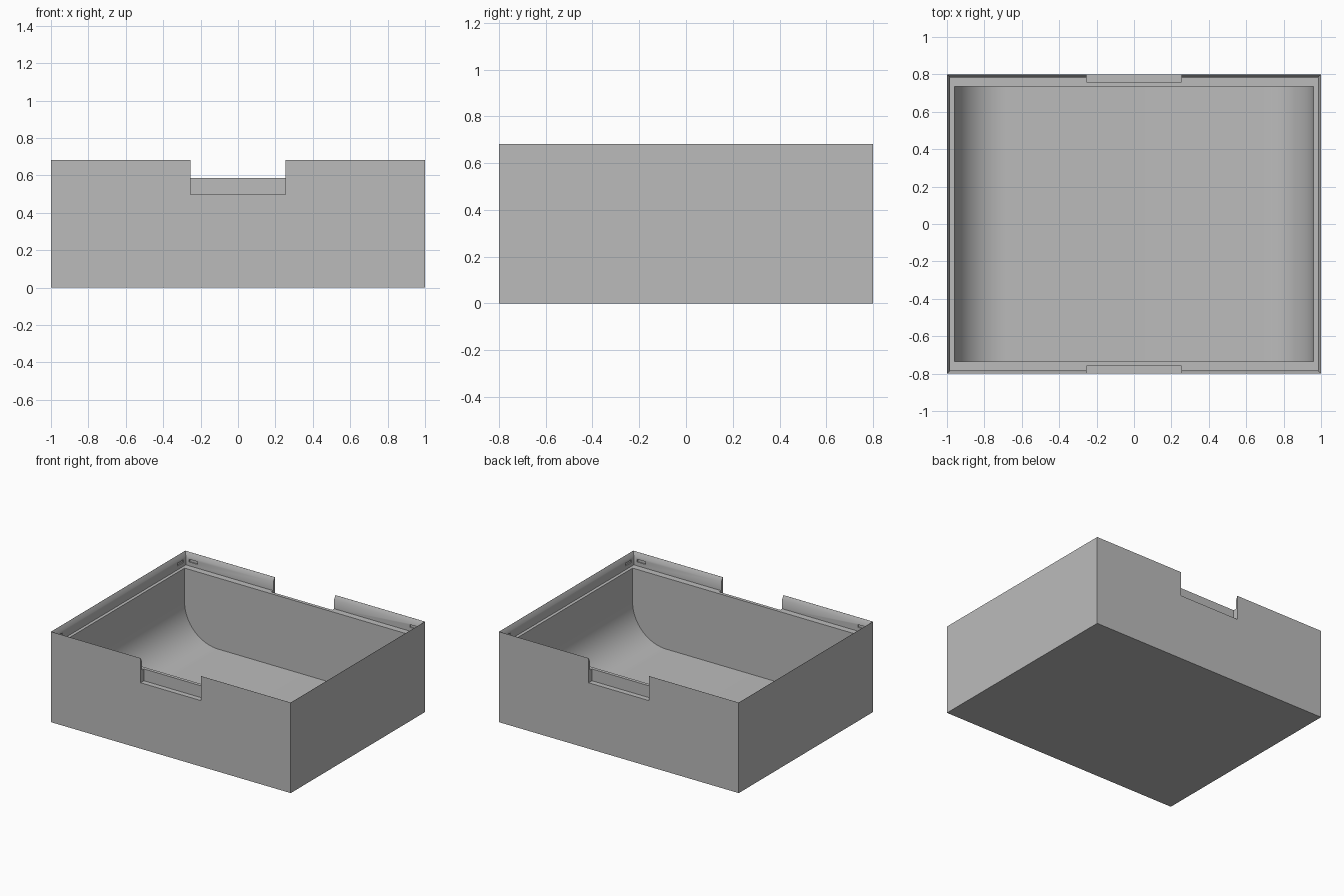
import bpy, bmesh, math

if "Cube" in bpy.data.objects:
    bpy.data.objects.remove(bpy.data.objects["Cube"], do_unlink=True)

W, D, H = 1.0, 0.8, 0.682       # half width, half depth, height
LEDGE, FLOOR = 0.586, 0.05      # lid ledge and cavity floor heights
CX, CY, R = 0.96, 0.735, 0.28   # cavity half sizes and scoop radius
LIP = 0.017                     # lip thickness

grey = bpy.data.materials.new("plain grey")
grey.use_nodes = True
grey.diffuse_color = (0.5, 0.5, 0.5, 1)
grey.node_tree.nodes["Principled BSDF"].inputs["Base Color"].default_value = (0.5, 0.5, 0.5, 1)


def loft(name, rings):
    """Closed solid through rings with equal point counts."""
    bm = bmesh.new()
    loops = [[bm.verts.new(p) for p in ring] for ring in rings]
    n = len(loops[0])
    for a, b in zip(loops, loops[1:]):
        for i in range(n):
            j = (i + 1) % n
            bm.faces.new((a[i], a[j], b[j], b[i]))
    bm.faces.new(loops[0])
    bm.faces.new(loops[-1])
    bmesh.ops.recalc_face_normals(bm, faces=bm.faces)
    mesh = bpy.data.meshes.new(name)
    bm.to_mesh(mesh)
    bm.free()
    mesh.materials.append(grey)
    obj = bpy.data.objects.new(name, mesh)
    bpy.context.collection.objects.link(obj)
    return obj


def rect(x, y, z, cx=0, cy=0):
    return [(cx + sx * x, cy + sy * y, z) for sx, sy in ((-1, -1), (1, -1), (1, 1), (-1, 1))]


def block(name, x, y, z0, z1, cx=0, cy=0):
    return loft(name, [rect(x, y, z0, cx, cy), rect(x, y, z1, cx, cy)])


tray = block("tray", W, D, 0, H)

# Cavity with scooped left and right bottom corners
arc = [math.radians(a) for a in range(0, 91, 5)]
right = [(CX - R + R * math.cos(a), FLOOR + R - R * math.sin(a)) for a in arc]
profile = [(CX, 0.64)] + right + [(-x, z) for x, z in reversed(right)] + [(-CX, 0.64)]
cutters = [loft("cavity_cutter", [[(x, y, z) for x, z in profile] for y in (-CY, CY)])]

# Lid recess: upright lip with a bevelled top edge
steps = [(LIP, LEDGE), (LIP, H - 0.03), (0.001, H), (0.001, H + 0.1)]
cutters.append(loft("lid_cutter", [rect(W - t, D - t, z) for t, z in steps]))

# Finger notches in front and back, and small catch slots by the corners
for s in (-1, 1):
    cutters.append(block("notch_cutter", 0.253, 0.07, 0.497, 0.8, 0, s * 0.83))
    for t in (-1, 1):
        cutters.append(block("catch_cutter", 0.035, 0.012, 0.615, 0.635, s * 0.92, t * (D - LIP - 0.004)))
        cutters.append(block("catch_cutter", 0.012, 0.035, 0.615, 0.635, s * (W - LIP - 0.004), t * 0.72))

for cutter in cutters:
    mod = tray.modifiers.new(cutter.name, 'BOOLEAN')
    mod.operation, mod.solver, mod.object = 'DIFFERENCE', 'EXACT', cutter

# Bake the cuts and drop the cutters
bpy.context.view_layer.update()
baked = bpy.data.meshes.new_from_object(tray.evaluated_get(bpy.context.evaluated_depsgraph_get()))
tray.modifiers.clear()
tray.data = baked
for cutter in cutters:
    bpy.data.objects.remove(cutter, do_unlink=True)

bpy.ops.object.select_all(action='DESELECT')
tray.select_set(True)
bpy.context.view_layer.objects.active = tray
bpy.ops.object.shade_smooth_by_angle(angle=math.radians(30))
